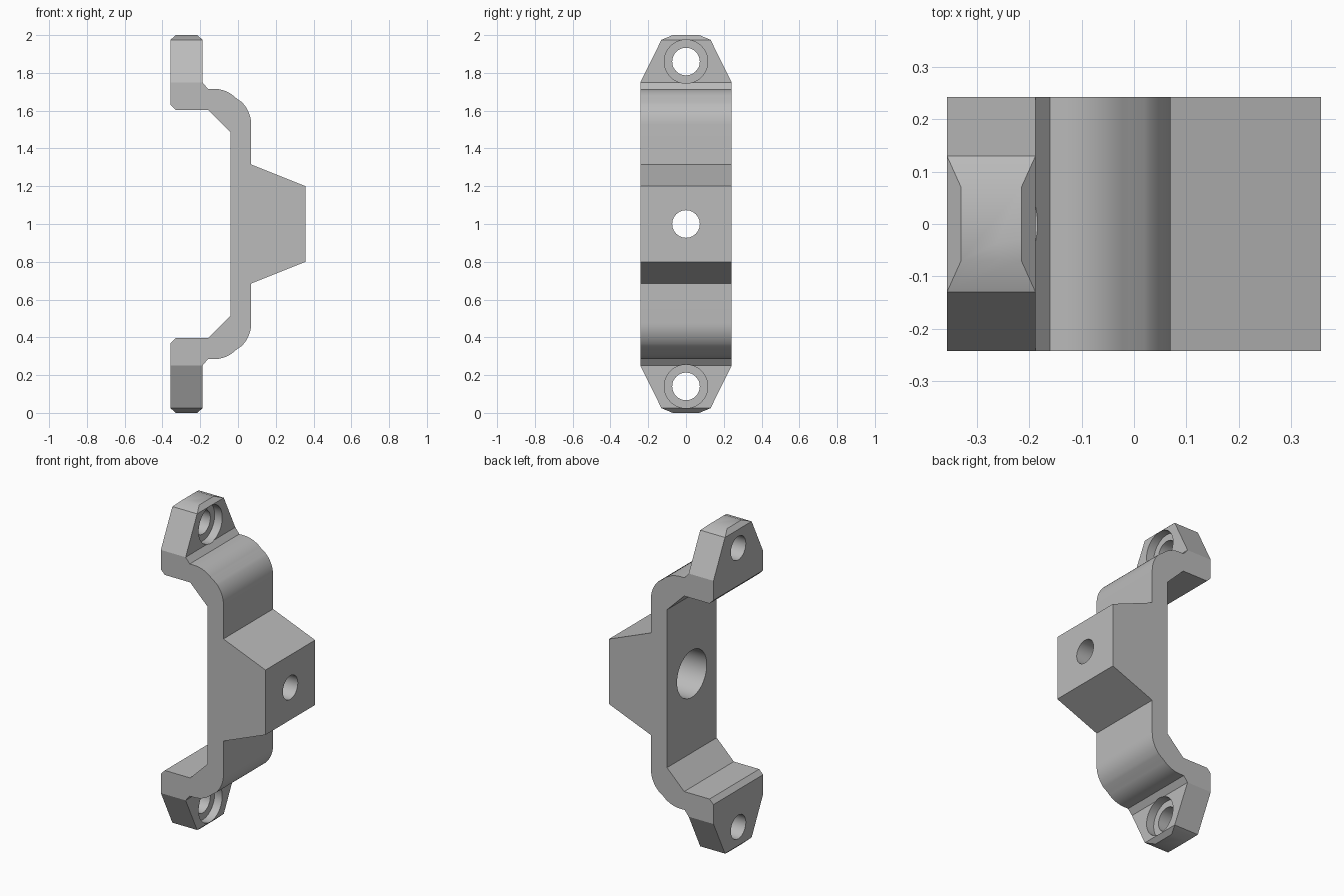
import bpy, bmesh
from math import sin, cos, pi, radians
from mathutils import Matrix

cube = bpy.data.objects.get("Cube")
if cube:
    bpy.data.objects.remove(cube)

HALF_WIDTH = 0.242

grey = bpy.data.materials.new("plain grey")
grey.use_nodes = True
colour = (0.5, 0.5, 0.5, 1)
grey.diffuse_color = colour
grey.node_tree.nodes["Principled BSDF"].inputs["Base Color"].default_value = colour


def make_object(name, bm):
    bmesh.ops.recalc_face_normals(bm, faces=bm.faces)
    mesh = bpy.data.meshes.new(name)
    bm.to_mesh(mesh)
    bm.free()
    mesh.materials.append(grey)
    obj = bpy.data.objects.new(name, mesh)
    bpy.context.collection.objects.link(obj)
    return obj


def extrude_profile(name, points, offset):
    """Prism from a closed 3D outline, swept along the offset."""
    bm = bmesh.new()
    face = bm.faces.new([bm.verts.new(p) for p in points])
    result = bmesh.ops.extrude_face_region(bm, geom=[face], use_keep_orig=True)
    verts = [v for v in result["geom"] if isinstance(v, bmesh.types.BMVert)]
    bmesh.ops.translate(bm, verts=verts, vec=offset)
    return make_object(name, bm)


def bore(name, radius, z, x0, x1):
    """Round cutter lying along x."""
    bm = bmesh.new()
    bmesh.ops.create_cone(bm, cap_ends=True, segments=48, radius1=radius, radius2=radius,
                          depth=x1 - x0, matrix=Matrix.Translation(((x0 + x1) / 2, 0, z))
                          @ Matrix.Rotation(pi / 2, 4, "Y"))
    return make_object(name, bm)


def combine(target, cutter, operation):
    cutter.hide_render = True
    mod = target.modifiers.new(cutter.name, "BOOLEAN")
    mod.operation, mod.solver, mod.object = operation, "EXACT", cutter
    bpy.context.view_layer.objects.active = target
    bpy.ops.object.modifier_apply(modifier=mod.name)
    bpy.data.objects.remove(cutter)


def arc(cx, cz, r, start, end, steps=8):
    angles = [radians(start + (end - start) * i / steps) for i in range(steps + 1)]
    return [(cx + r * cos(a), cz + r * sin(a)) for a in angles]


def mirrored(half):
    """Close an upper outline with its reflection about the mid height."""
    return half + [(a, 2 - z) for a, z in reversed(half)]


# Side profile: boss, rounded shoulder, end tab, inner face
side = [(0.357, 1.2), (0.07, 1.315)]
side += arc(-0.10, 1.525, 0.17, 0, 45) + arc(-0.13, 1.546, 0.17, 45, 90)
side += [(-0.16, 1.716), (-0.188, 1.75), (-0.188, 1.975), (-0.215, 2.0), (-0.33, 2.0),
         (-0.357, 1.975), (-0.357, 1.63), (-0.33, 1.603), (-0.157, 1.603), (-0.04, 1.487)]
bracket = extrude_profile("bracket", [(x, -HALF_WIDTH, z) for x, z in mirrored(side)],
                          (0, 2 * HALF_WIDTH, 0))

# Tapered outline trims the end tabs
taper = [(HALF_WIDTH + 0.01, 1.73), (HALF_WIDTH, 1.75), (0.13, 1.975), (0.07, 2.0)]
right = mirrored(taper)
outline = right[:4][::-1] + right[:3:-1]
outline += [(-y, z) for y, z in reversed(outline)]
combine(bracket, extrude_profile("tab_trim", [(-0.5, y, z) for y, z in outline], (1, 0, 0)),
        "INTERSECT")

# Screw holes with shallow counterbores on both tabs
for z in (0.14, 1.86):
    combine(bracket, bore("screw_hole", 0.073, z, -0.5, 0), "DIFFERENCE")
    combine(bracket, bore("counterbore", 0.115, z, -0.24, 0), "DIFFERENCE")

# Centre hole, widened from the back
combine(bracket, bore("centre_hole", 0.073, 1, -0.5, 0.5), "DIFFERENCE")
combine(bracket, bore("centre_socket", 0.145, 1, -0.5, 0.22), "DIFFERENCE")

bpy.ops.object.select_all(action="DESELECT")
bracket.select_set(True)
bpy.context.view_layer.objects.active = bracket
bpy.ops.object.shade_smooth_by_angle(angle=radians(25))
